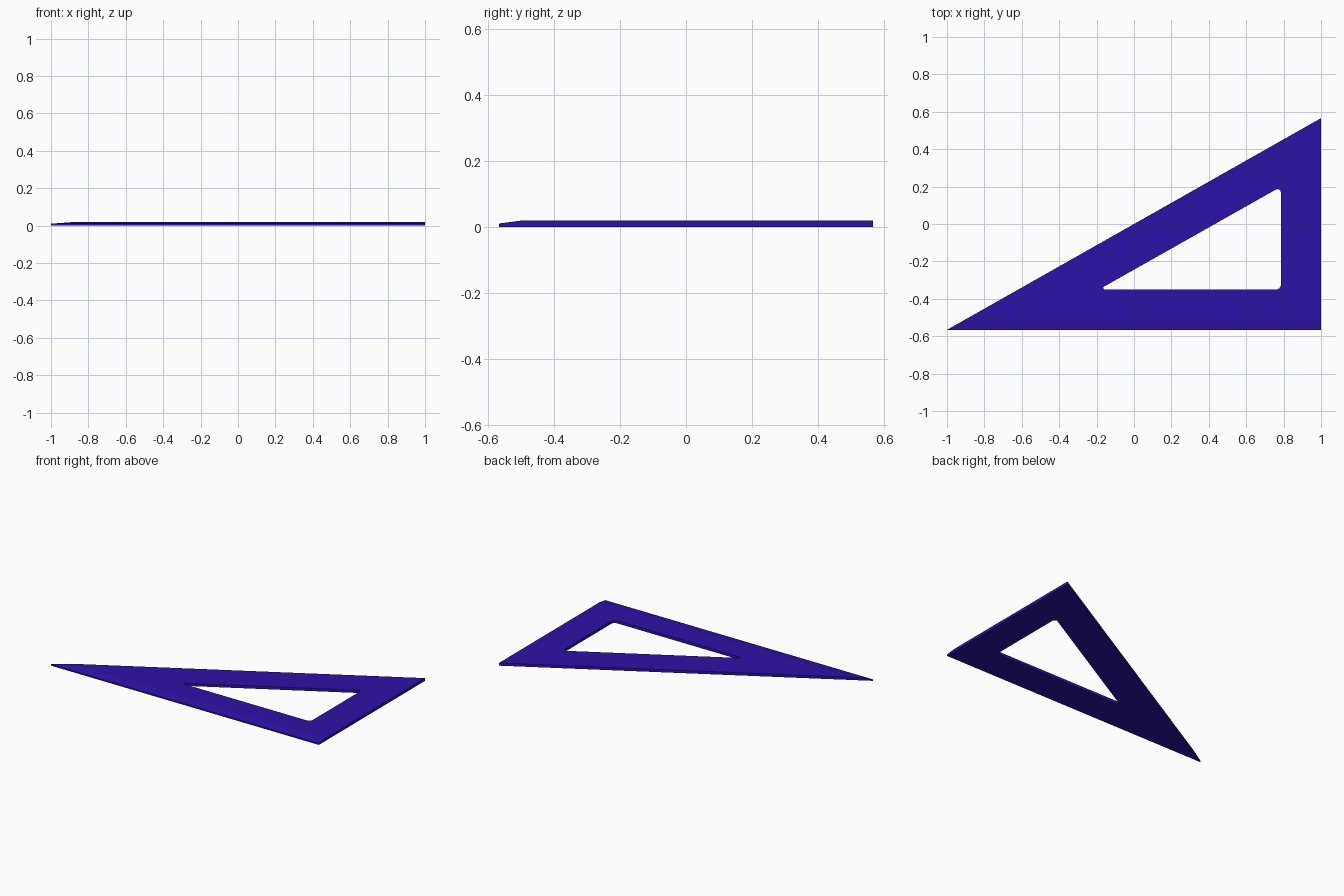
import bpy, bmesh, math
from mathutils import Vector

if "Cube" in bpy.data.objects:
    bpy.data.objects.remove(bpy.data.objects["Cube"])

H = 0.566      # half depth
T = 0.0185     # plate thickness


def prism(name, pts, z0, z1):
    bm = bmesh.new()
    face = bm.faces.new([bm.verts.new((x, y, z0)) for x, y in pts])
    ext = bmesh.ops.extrude_face_region(bm, geom=[face])
    verts = [g for g in ext["geom"] if isinstance(g, bmesh.types.BMVert)]
    bmesh.ops.translate(bm, verts=verts, vec=(0, 0, z1 - z0))
    bmesh.ops.recalc_face_normals(bm, faces=bm.faces[:])
    mesh = bpy.data.meshes.new(name)
    bm.to_mesh(mesh)
    bm.free()
    obj = bpy.data.objects.new(name, mesh)
    bpy.context.collection.objects.link(obj)
    return obj


def rounded(corners, steps=8):
    # corners: (x, y, radius), counter-clockwise
    out = []
    for i, (x, y, r) in enumerate(corners):
        p = Vector((x, y))
        a = (Vector(corners[i - 1][:2]) - p).normalized()
        b = (Vector(corners[(i + 1) % len(corners)][:2]) - p).normalized()
        half = a.angle(b) / 2
        c = p + (a + b).normalized() * r / math.sin(half)
        start = p + a * r / math.tan(half) - c
        sweep = math.pi - 2 * half
        for k in range(steps + 1):
            t = sweep * k / steps
            out.append((c.x + start.x * math.cos(t) - start.y * math.sin(t),
                        c.y + start.x * math.sin(t) + start.y * math.cos(t)))
    return out


# Triangular plate
plate = prism("set_square", [(-1, -H), (1, -H), (1, H)], 0, T)

# Sloped ruling edge along the long straight side
bm = bmesh.new()
bm.from_mesh(plate.data)
edge, inner = Vector((0, -H, 0.01)), Vector((0, -0.502, T))
normal = Vector((0, -(inner.z - edge.z), inner.y - edge.y))
cut = bmesh.ops.bisect_plane(bm, geom=bm.verts[:] + bm.edges[:] + bm.faces[:],
                             plane_co=edge, plane_no=normal, clear_outer=True)
rim = [g for g in cut["geom_cut"] if isinstance(g, bmesh.types.BMEdge)]
bmesh.ops.holes_fill(bm, edges=rim)
bmesh.ops.recalc_face_normals(bm, faces=bm.faces[:])
bm.to_mesh(plate.data)
bm.free()

# Triangular window with rounded corners
window = prism("window_cutter", rounded([(-0.187, -0.35, 0.008),
                                         (0.785, -0.35, 0.025),
                                         (0.785, 0.199, 0.018)]), -0.1, 0.1)
window.hide_render = True
window.hide_set(True)
mod = plate.modifiers.new("window", "BOOLEAN")
mod.operation = "DIFFERENCE"
mod.solver = "EXACT"
mod.object = window

# Blue-violet plastic
mat = bpy.data.materials.new("violet_plastic")
mat.diffuse_color = (0.027, 0.006, 0.39, 1)
mat.use_nodes = True
mat.node_tree.nodes["Principled BSDF"].inputs["Base Color"].default_value = mat.diffuse_color
plate.data.materials.append(mat)
